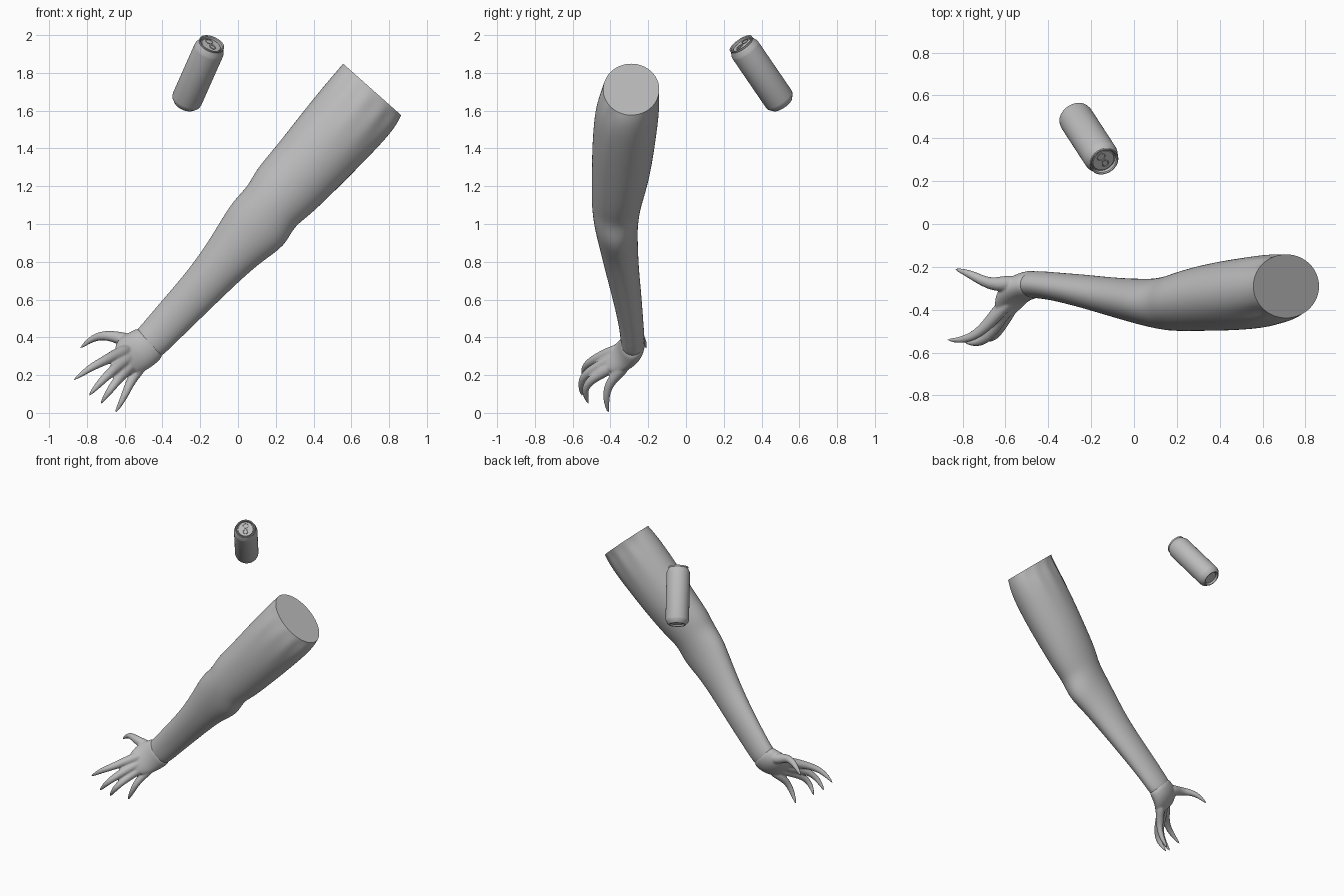
import bpy, bmesh, math
from mathutils import Vector

if "Cube" in bpy.data.objects:
    bpy.data.objects.remove(bpy.data.objects["Cube"])

grey = bpy.data.materials.new("plain_grey")
grey.use_nodes = True
grey.diffuse_color = (0.5, 0.5, 0.5, 1)
grey.node_tree.nodes["Principled BSDF"].inputs["Base Color"].default_value = (0.5, 0.5, 0.5, 1)


def finish(bm, name):
    bmesh.ops.recalc_face_normals(bm, faces=bm.faces)
    mesh = bpy.data.meshes.new(name)
    bm.to_mesh(mesh)
    bm.free()
    mesh.materials.append(grey)
    mesh.polygons.foreach_set("use_smooth", [True] * len(mesh.polygons))
    obj = bpy.data.objects.new(name, mesh)
    bpy.context.collection.objects.link(obj)
    return obj


def smooth_sharp(obj, degrees=40):
    bpy.ops.object.select_all(action='DESELECT')
    obj.select_set(True)
    bpy.context.view_layer.objects.active = obj
    bpy.ops.object.shade_smooth_by_angle(angle=math.radians(degrees))


def loft(bm, rings, sides=16, wrinkles=None):
    """Skin a run of ellipses, each given as centre and two half axes."""
    loops = []
    for i, (c, u, v) in enumerate(rings):
        loop = []
        for k in range(sides):
            a = math.tau * k / sides
            s = 1
            if wrinkles and i in wrinkles and abs(math.sin(a)) > 0.4:
                s = 1 - wrinkles[i] * (k % 2)
            loop.append(bm.verts.new(c + s * (u * math.cos(a) + v * math.sin(a))))
        loops.append(loop)
    for a, b in zip(loops, loops[1:]):
        for k in range(sides):
            n = (k + 1) % sides
            bm.faces.new((a[k], a[n], b[n], b[k]))
    return bm.faces.new(loops[0]), bm.faces.new(loops[-1])


def limb_ring(x1, z1, x2, z2, y1, y2):
    centre = Vector(((x1 + x2) / 2, (y1 + y2) / 2, (z1 + z2) / 2))
    return centre, Vector((x1 - x2, 0, z1 - z2)) / 2, Vector((0, (y2 - y1) / 2, 0))


# Arm: upper edge, lower edge and depth of each section, shoulder to wrist
arm_sections = [
    (.555, 1.85, .865, 1.575, -.44, -.14),
    (.525, 1.815, .845, 1.53, -.465, -.135),
    (.46, 1.74, .79, 1.455, -.485, -.137),
    (.33, 1.58, .65, 1.31, -.497, -.16),
    (.20, 1.41, .50, 1.16, -.50, -.185),
    (.09, 1.285, .37, 1.035, -.50, -.22),
    (.057, 1.205, .295, .985, -.50, -.24),
    (-.03, 1.12, .25, .88, -.487, -.255),
    (-.09, 1.02, .13, .805, -.465, -.255),
    (-.20, .84, .0, .69, -.43, -.25),
    (-.32, .69, -.15, .545, -.39, -.235),
    (-.45, .54, -.30, .40, -.355, -.225),
    (-.525, .45, -.395, .305, -.345, -.217),
    (-.555, .42, -.44, .28, -.345, -.225),
]
bm = bmesh.new()
cap, _ = loft(bm, [limb_ring(*s) for s in arm_sections], 24, {1: .1, 2: .04})
crease = bm.edges.layers.float.new("crease_edge")
for e in cap.edges:
    e[crease] = 1
arm = finish(bm, "arm")
arm.modifiers.new("rounding", 'SUBSURF').levels = 2
arm.modifiers["rounding"].render_levels = 2
smooth_sharp(arm)

# Hand: palm and clawed fingers blended into one skin
palm_sections = [
    (-.515, .462, -.38, .315, -.346, -.216),
    (-.56, .435, -.42, .27, -.352, -.215),
    (-.62, .41, -.465, .235, -.375, -.235),
    (-.65, .365, -.51, .21, -.42, -.28),
    (-.655, .33, -.555, .205, -.45, -.34),
]
fingers = [
    [(-.54, -.27, .37, .045), (-.64, -.285, .40, .036), (-.70, -.27, .412, .027),
     (-.77, -.23, .40, .021), (-.84, -.208, .338, .006)],
    [(-.57, -.34, .34, .04), (-.65, -.43, .305, .034), (-.71, -.50, .275, .026),
     (-.79, -.545, .235, .021), (-.877, -.54, .168, .006)],
    [(-.55, -.33, .31, .04), (-.625, -.44, .255, .034), (-.68, -.53, .21, .026),
     (-.735, -.56, .155, .021), (-.795, -.55, .084, .006)],
    [(-.53, -.32, .28, .035), (-.595, -.43, .22, .031), (-.645, -.52, .165, .025),
     (-.685, -.54, .11, .02), (-.73, -.515, .044, .006)],
    [(-.50, -.31, .26, .035), (-.55, -.37, .20, .031), (-.58, -.415, .14, .024),
     (-.61, -.425, .07, .019), (-.652, -.41, -.004, .006)],
]
bm = bmesh.new()
loft(bm, [limb_ring(*s) for s in palm_sections])
for path in fingers:
    pts = [Vector(p[:3]) for p in path]
    rings = []
    for i, p in enumerate(pts):
        t = (pts[min(i + 1, len(pts) - 1)] - pts[max(i - 1, 0)]).normalized()
        u = t.cross(Vector((1, 0, -1))).normalized()
        rings.append((p, u * path[i][3], t.cross(u) * path[i][3]))
    loft(bm, rings, 10)
hand = finish(bm, "hand")
hand.modifiers.new("rounding", 'SUBSURF').levels = 2
hand.modifiers["rounding"].render_levels = 2
remesh = hand.modifiers.new("skin", 'REMESH')
remesh.mode = 'VOXEL'
remesh.voxel_size = 0.006
remesh.use_smooth_shade = True
soften = hand.modifiers.new("soften", 'SMOOTH')
soften.factor = 0.5
soften.iterations = 5

# Drink can: turned profile of radius and height, tilted in space
axis = Vector((-.345, .53, -.776)).normalized() * -1
place = axis.to_track_quat('Z', 'Y')
middle = Vector((-.21, .40, 1.795))
profile = [(0, -.192), (.045, -.196), (.054, -.208), (.06, -.208), (.079, -.185),
           (.082, -.17), (.082, .16), (.08, .172), (.068, .197), (.07, .201),
           (.07, .207), (.066, .208), (.061, .204), (.059, .19), (.055, .19),
           (.052, .197), (0, .197)]
bm = bmesh.new()
verts = [bm.verts.new((r, 0, z)) for r, z in profile]
edges = [bm.edges.new(pair) for pair in zip(verts, verts[1:])]
bmesh.ops.spin(bm, geom=verts + edges, axis=(0, 0, 1), cent=(0, 0, 0),
               angle=math.tau, steps=48, use_merge=True)
bmesh.ops.remove_doubles(bm, verts=bm.verts, dist=1e-5)
can = finish(bm, "can_body")

# Pull ring, rivet and mouth rim on the lid
def lid_ring(name, offset, radius, stretch, tube):
    bpy.ops.mesh.primitive_torus_add(major_radius=radius, minor_radius=tube,
                                     major_segments=24, minor_segments=8)
    obj = bpy.context.object
    obj.name = name
    obj.data.materials.append(grey)
    for v in obj.data.vertices:
        v.co = (v.co.x, v.co.y * stretch + offset, v.co.z + .199)
    return obj


parts = [can, lid_ring("pull_ring", -.018, .014, 1.2, .003),
         lid_ring("mouth_rim", .026, .019, .9, .002),
         lid_ring("rivet", 0, .004, 1, .003)]
for obj in parts:
    obj.rotation_mode = 'QUATERNION'
    obj.rotation_quaternion = place
    obj.location = middle
    smooth_sharp(obj)
